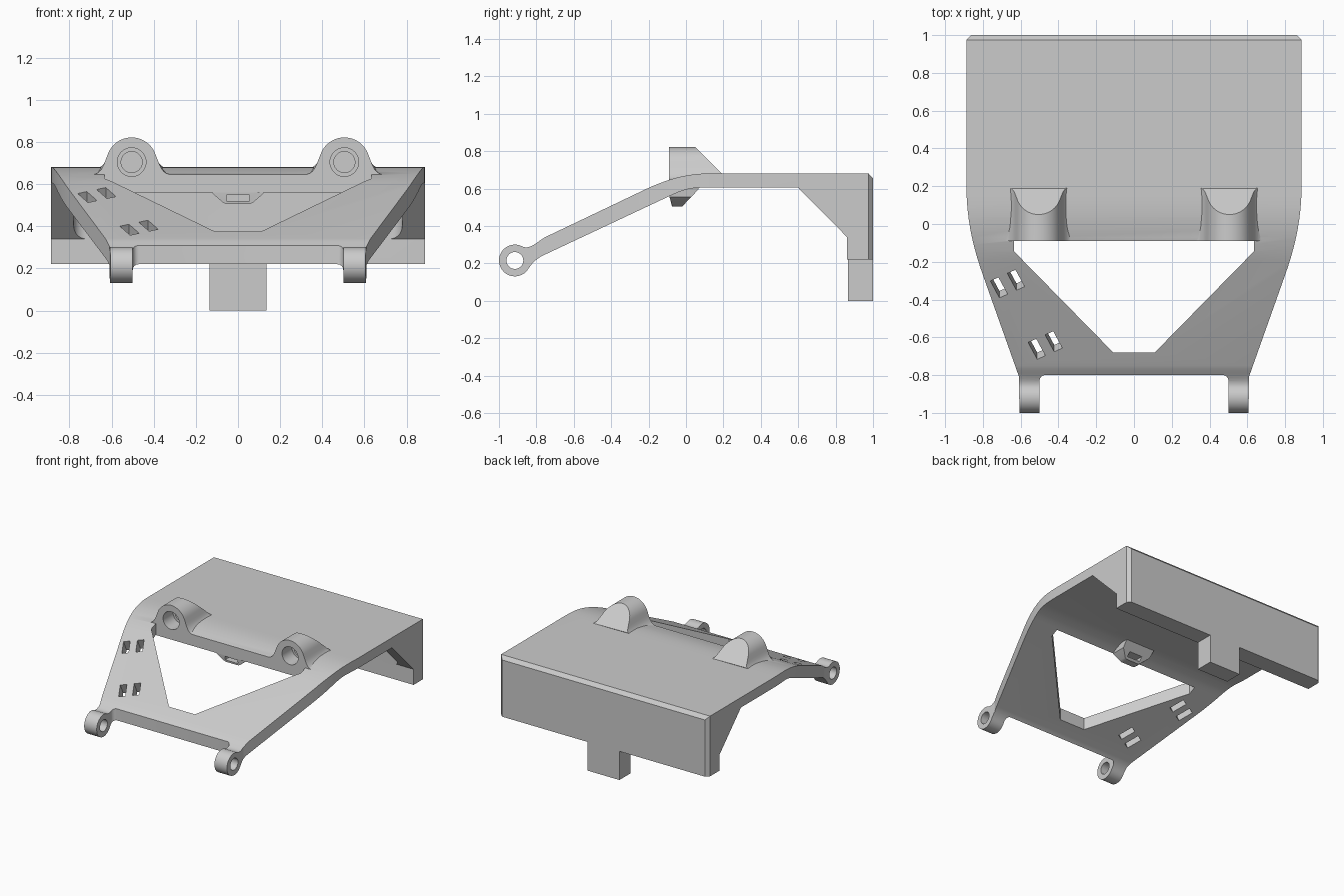
import bpy, bmesh, math
from mathutils import Vector, Matrix
from mathutils.geometry import interpolate_bezier

cube = bpy.data.objects.get("Cube")
if cube:
    bpy.data.objects.remove(cube, do_unlink=True)

grey = bpy.data.materials.new("plain grey")
grey.use_nodes = True
colour = (0.6, 0.6, 0.6, 1)
grey.diffuse_color = colour
grey.node_tree.nodes["Principled BSDF"].inputs["Base Color"].default_value = colour


def prism(name, points, axis, low, high):
    """Extrude a 2D outline along an axis; the outline uses the other two axes in order."""
    def place(p, t):
        co = list(p)
        co.insert("xyz".index(axis), t)
        return co
    bm = bmesh.new()
    face = bm.faces.new([bm.verts.new(place(p, low)) for p in points])
    moved = bmesh.ops.extrude_face_region(bm, geom=[face])["geom"]
    shift = Vector(place((0, 0), high - low))
    bmesh.ops.translate(bm, vec=shift, verts=[g for g in moved if isinstance(g, bmesh.types.BMVert)])
    bmesh.ops.recalc_face_normals(bm, faces=bm.faces)
    mesh = bpy.data.meshes.new(name)
    bm.to_mesh(mesh)
    bm.free()
    mesh.materials.append(grey)
    obj = bpy.data.objects.new(name, mesh)
    bpy.context.collection.objects.link(obj)
    return obj


def combine(target, other, operation):
    """Apply a boolean and discard the other object."""
    mod = target.modifiers.new("cut", 'BOOLEAN')
    mod.operation, mod.solver, mod.object = operation, 'EXACT', other
    bpy.context.view_layer.objects.active = target
    bpy.ops.object.modifier_apply(modifier=mod.name)
    bpy.data.objects.remove(other, do_unlink=True)


def curve(a, b, c, d, n=10):
    pts = interpolate_bezier(*[Vector((*p, 0)) for p in (a, b, c, d)], n)
    return [(p.x, p.y) for p in pts]


def arc(cx, cy, r, start, end, n=24):
    angles = [math.radians(start + (end - start) * i / n) for i in range(n + 1)]
    return [(cx + r * math.cos(a), cy + r * math.sin(a)) for a in angles]


def circle(cx, cy, r):
    return arc(cx, cy, r, 0, 360, 40)[:-1]


def box(x, y):
    return [(-x, -y), (x, -y), (x, y), (-x, y)]


def mirrored(half):
    return half + [(-x, y) for x, y in reversed(half)]


# Side profile: rear wall, flat deck, sloping arm and hinge ear
EAR = (-0.915, 0.216)
side = [(1, 0.22), (1, 0.655), (0.975, 0.682)]
side += curve((0.15, 0.682), (0.03, 0.682), (-0.06, 0.665), (-0.19, 0.609))
side += curve((-0.75, 0.342), (-0.79, 0.322), (-0.83, 0.272), (-0.8725, 0.2896))[:-1]
side += arc(*EAR, 0.085, 60, 330)
side += curve((-0.841, 0.1735), (-0.83, 0.193), (-0.805, 0.222), (-0.77, 0.24))[1:]
side += curve((-0.11, 0.55), (-0.05, 0.578), (0.0, 0.605), (0.08, 0.605))
side += [(0.6, 0.605), (0.862, 0.34), (0.862, 0.22)]
frame = prism("hinged_frame", side, "x", -1, 1)

# Plan outline: chamfered rear corners, tapering flanks, two ears
plan = [(0.835, 1.025), (0.887, 0.975)]
plan += curve((0.887, 0.2), (0.887, 0.02), (0.85, -0.13), (0.8, -0.27))
plan += [(0.61, -0.805), (0.605, -1.05), (0.5, -1.05)]
plan += arc(0.47, -0.83, 0.03, 0, 90, 6)
combine(frame, prism("plan_cutter", mirrored(plan), "z", -0.5, 1.5), 'INTERSECT')

# Pocket under the deck between the end gussets
pocket = [(0.78, 0.5)] + arc(0.72, 0.802, 0.06, 0, 90, 8)
combine(frame, prism("pocket_cutter", mirrored(pocket), "z", -0.2, 0.605), 'DIFFERENCE')

# Central opening
opening = [(0.635, -0.09), (0.635, -0.145), (0.11, -0.68)]
combine(frame, prism("opening_cutter", mirrored(opening), "z", -0.5, 1.5), 'DIFFERENCE')

# Hinge pin holes
combine(frame, prism("pin_cutter", circle(*EAR, 0.045), "x", -1, 1), 'DIFFERENCE')

# Strap slots on one flank, square to the sloping arm
for x, y in ((-0.715, -0.325), (-0.625, -0.285), (-0.515, -0.65), (-0.425, -0.61)):
    slot = prism("slot_cutter", box(0.024, 0.055), "z", -0.15, 0.15)
    slot.matrix_world = (Matrix.Translation((x, y, 0.67 + 0.48 * y))
                         @ Matrix.Rotation(math.radians(25), 4, 'X')
                         @ Matrix.Rotation(math.radians(26), 4, 'Z'))
    bpy.context.view_layer.update()
    combine(frame, slot, 'DIFFERENCE')

# Bell-shaped bosses with a flared foot, a sloping rear and a stepped blind bore
bell = [(0.195, 0.61), (0.195, 0.64)]
bell += curve((0.18, 0.646), (0.14, 0.655), (0.135, 0.69), (0.115, 0.737), 8)
bell += arc(0, 0.702, 0.12, 17, 90, 12)[1:]
bell += [(-x, z) for x, z in reversed(bell[:-1])]
for sign in (-1, 1):
    cx = sign * 0.505
    boss = prism("boss", [(cx + x, z) for x, z in bell], "y", -0.09, 0.2)
    for v in boss.data.vertices:
        if v.co.y > 0:
            if 0.63 < v.co.z < 0.7:
                v.co.z += 0.5 * (0.7 - v.co.z)
            v.co.y = min(0.05 + 0.822 - v.co.z, 0.22)
    combine(frame, boss, 'UNION')
    for radius, depth in ((0.068, 0.03), (0.05, 0.07)):
        bore = prism("bore_cutter", circle(cx, 0.705, radius), "y", -0.2, depth)
        combine(frame, bore, 'DIFFERENCE')

# Tongue below the rear wall
tongue = prism("rear_tongue", [(-0.135, 0.865), (0.135, 0.865), (0.135, 1), (-0.135, 1)], "z", 0, 0.26)
combine(frame, tongue, 'UNION')

# Latch loop under the front edge of the deck
loop = prism("latch_loop", mirrored([(0.125, 0.6), (0.12, 0.555), (0.07, 0.512), (0.055, 0.505)]), "y", -0.088, 0.06)
for v in loop.data.vertices:
    if v.co.y > 0:
        v.co.y = -0.02 + (v.co.z - 0.505) * 0.95
    elif v.co.z < 0.52:
        v.co.y = -0.075
window = prism("window_cutter", [(-0.055, 0.52), (0.055, 0.52), (0.055, 0.548), (-0.055, 0.548)], "y", -0.2, 0.2)
combine(loop, window, 'DIFFERENCE')

# Smooth rounded areas, keep edges sharp
for obj in (frame, loop):
    bpy.ops.object.select_all(action='DESELECT')
    obj.select_set(True)
    bpy.context.view_layer.objects.active = obj
    bpy.ops.object.shade_smooth_by_angle(angle=math.radians(30))
